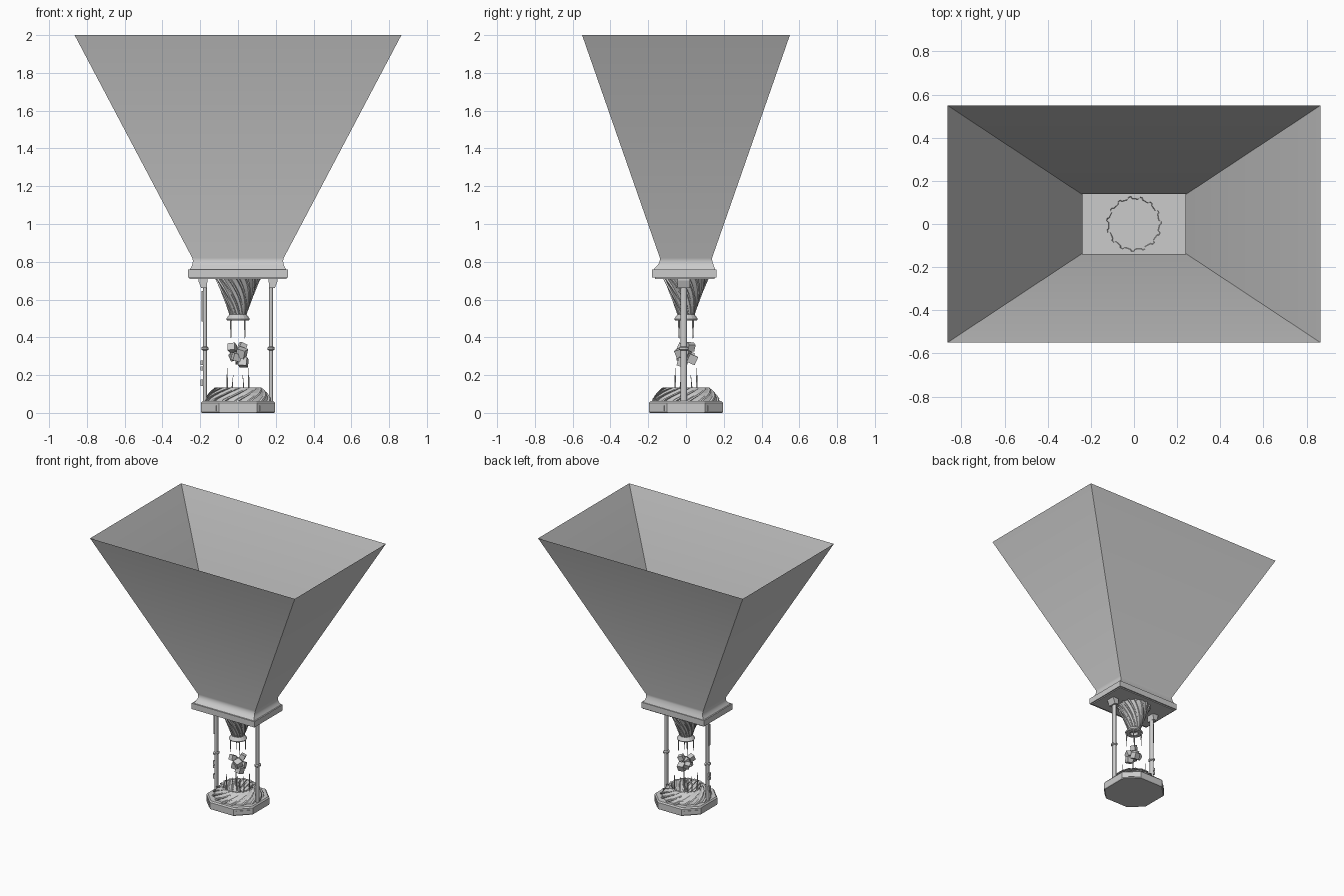
import bpy, bmesh, math, random
from mathutils import Matrix, Vector, Euler

if "Cube" in bpy.data.objects:
    bpy.data.objects.remove(bpy.data.objects["Cube"])

random.seed(4)


def finish(bm, name, smooth=None, recalc=True):
    if recalc:
        bmesh.ops.recalc_face_normals(bm, faces=bm.faces)
    me = bpy.data.meshes.new(name)
    bm.to_mesh(me)
    bm.free()
    ob = bpy.data.objects.new(name, me)
    bpy.context.collection.objects.link(ob)
    if smooth:
        bpy.ops.object.select_all(action='DESELECT')
        ob.select_set(True)
        bpy.context.view_layer.objects.active = ob
        bpy.ops.object.shade_smooth_by_angle(angle=math.radians(smooth))
    return ob


def loft(name, rings, cap_start=False, cap_end=False, smooth=None):
    """Bridge closed rings of points with quads."""
    bm = bmesh.new()
    vs = [[bm.verts.new(p) for p in r] for r in rings]
    n = len(vs[0])
    for a, b in zip(vs, vs[1:]):
        for i in range(n):
            j = (i + 1) % n
            bm.faces.new((a[i], a[j], b[j], b[i]))
    if cap_start:
        bm.faces.new(vs[0][::-1])
    if cap_end:
        bm.faces.new(vs[-1])
    return finish(bm, name, smooth)


def rect(hx, hy, z, cy=0.0):
    return [(-hx, cy - hy, z), (hx, cy - hy, z), (hx, cy + hy, z), (-hx, cy + hy, z)]


def circle(r, z, n, cx=0, cy=0, sy=1.0):
    return [(cx + r * math.cos(2 * math.pi * (i + .5) / n),
             cy + sy * r * math.sin(2 * math.pi * (i + .5) / n), z) for i in range(n)]


def box(name, centre, size, rot=(0, 0, 0)):
    bm = bmesh.new()
    m = Matrix.LocRotScale(Vector(centre), Euler(rot), Vector(size))
    bmesh.ops.create_cube(bm, size=1, matrix=m)
    return finish(bm, name)


def fluted(name, profile, flutes, depth, **kw):
    """Twisted, ribbed surface of revolution; profile = (radius, z, twist)."""
    rings = []
    for r, z, tw in profile:
        ring = []
        for i in range(flutes):
            for f, k in ((0, 1), (.22, 1), (.32, 1 - depth), (.9, 1 - depth * .8)):
                a = 2 * math.pi * (i + f) / flutes + tw
                ring.append((r * k * math.cos(a), r * k * math.sin(a), z))
        rings.append(ring)
    return loft(name, rings, **kw)


# hopper: open thin pyramid with a curved foot
loft("hopper", [rect(.255, .163, .76, -.008), rect(.25, .158, .768, -.006),
                rect(.244, .15, .779, -.003), rect(.24, .143, .792), rect(.239, .139, .806),
                rect(.242, .138, .82), rect(.865, .55, 2.0)], smooth=35)

# collar plate, open in the middle so the hopper floor lies low
loft("collar_plate", [rect(.242, .138, .76), rect(.265, .171, .76, -.01),
                      rect(.265, .171, .716, -.01), rect(.256, .158, .716, -.006),
                      rect(.256, .158, .709, -.006)], cap_end=True)
loft("hopper_floor", [rect(.245, .14, .76), rect(.245, .14, .717)], cap_end=True)

# spiral funnel below the plate
loft("funnel_core", [circle(.108, .72, 32), circle(.038, .51, 32)], True, True, 35)
fluted("funnel", [(.128 - .084 * t ** .85, .721 - .206 * t, 1.1 * t)
                  for t in [i / 12 for i in range(13)]], 15, .08)
loft("nozzle", [circle(.036, .522, 16), circle(.046, .522, 16), circle(.064, .497, 16),
                circle(.06, .49, 16), circle(.03, .49, 16), circle(.025, .515, 16)], cap_end=True)

# octagonal plinth
def octagon(h, c, z):
    return [(h, -c, z), (h, c, z), (c, h, z), (-c, h, z),
            (-h, c, z), (-h, -c, z), (-c, -h, z), (c, -h, z)]


loft("plinth", [octagon(.192, .098, 0), octagon(.196, .1, .006), octagon(.196, .1, .052),
                octagon(.188, .096, .062)], True, True)
for i in range(4):
    a = math.radians(45 + 90 * i)
    box("plinth_panel", (.209 * math.cos(a), .209 * math.sin(a), .024),
        (.008, .1, .028), (0, 0, a))

# swirling bowl: outer dome, rim and hollow inside
bowl = [(.18, .06, 0), (.177, .075, .12), (.168, .09, .3), (.155, .106, .5), (.14, .121, .72),
        (.124, .135, .95), (.11, .135, 1.05), (.102, .12, 1.15), (.09, .1, 1.3),
        (.07, .082, 1.4), (.04, .072, 1.5)]
fluted("swirl_bowl", bowl, 15, .07, cap_end=True)

# prongs under the nozzle and spikes rising from the bowl
for sx in (-1, 1):
    for sy in (-1, 1):
        def spike(name, d, z0, z1, r, lean=1.0):
            x, y = sx * d, sy * d
            loft(name, [circle(r, z0, 5, x, y), circle(r * .8, (z0 + z1) / 2, 5, x, y),
                        circle(r * .15, z1, 5, x * lean, y * lean)], True, True)
        spike("nozzle_prong", .037, .495, .385, .005)
        spike("tall_spike", .057, .075, .238, .006)
        spike("short_spike", .03, .068, .2, .005, .85)

# floating cluster of tumbled cubes
spots = [(-.03, -.02, .345), (.022, .025, .35), (.028, -.018, .268), (-.022, .018, .3),
         (.02, -.028, .318), (-.01, -.025, .295), (.015, .03, .285), (0, 0, .32)]
for p in spots:
    s = random.uniform(.036, .048)
    box("cluster_cube", p, (s, s, s), [random.uniform(-.5, .5) for _ in range(3)])

# side posts with brackets and rings
for s in (-1, 1):
    x, y = s * .175, -.012
    loft("post", [circle(.012, .05, 12, x, y, 1.45), circle(.012, .68, 12, x, y, 1.45)],
         True, True, 40)
    loft("post_ring", [circle(.012, .33, 12, x, y, 1.5), circle(.02, .335, 12, x, y, 1.35),
                       circle(.02, .346, 12, x, y, 1.35), circle(.012, .351, 12, x, y, 1.5)],
         True, True)
    bx = s * .186
    loft("post_bracket", [[(bx * (.97 if z < .68 else 1) + a, y + b, z)
                           for a, b in ((-h, -.032), (h, -.032), (h, .032), (-h, .032))]
                          for h, z in ((.015, .662), (.024, .7), (.024, .722))], True, True)

# fittings on the left post
box("gauge_strip", (-.189, -.012, .565), (.006, .018, .16))
for z, h in ((.265, .025), (.235, .02), (.16, .034)):
    box("post_switch", (-.191, -.012, z), (.014, .02, h))
